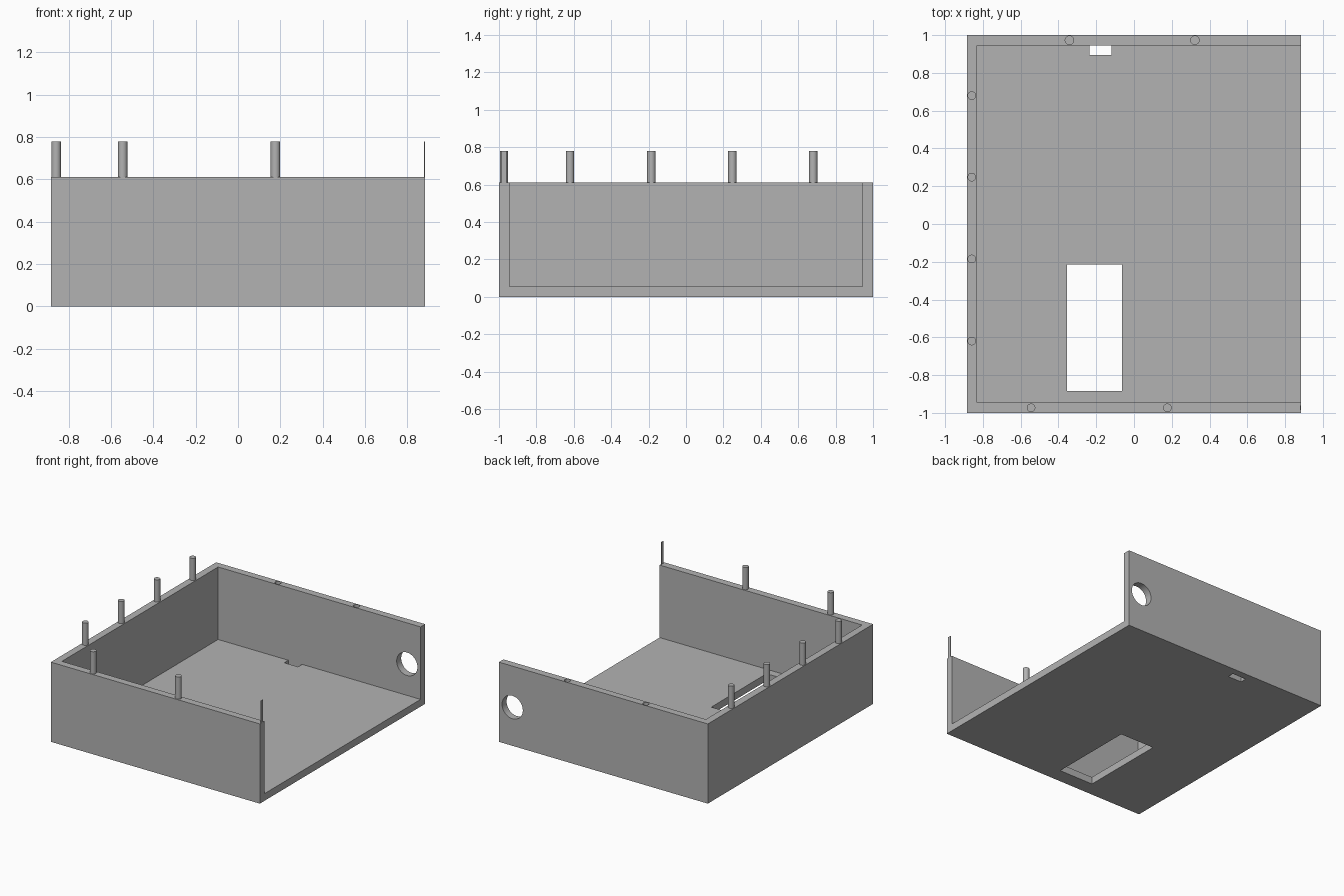
import bpy

cube = bpy.data.objects.get("Cube")
if cube:
    bpy.data.objects.remove(cube, do_unlink=True)

HX, HY, H, T = 0.885, 1.0, 0.61, 0.055   # half sizes, wall height, thickness
PEG_R, PEG_TOP, PEG_IN = 0.0225, 0.78, 0.1
EDGE_Y = 0.973

grey = bpy.data.materials.new("light grey")
grey.use_nodes = True
colour = (0.45, 0.45, 0.45, 1)
grey.diffuse_color = colour
grey.node_tree.nodes["Principled BSDF"].inputs["Base Color"].default_value = colour


def finish(name):
    ob = bpy.context.object
    ob.name = name
    ob.data.materials.append(grey)
    return ob


def box(name, x0, x1, y0, y1, z0, z1):
    bpy.ops.mesh.primitive_cube_add(
        size=1, location=((x0 + x1) / 2, (y0 + y1) / 2, (z0 + z1) / 2))
    ob = finish(name)
    ob.scale = (x1 - x0, y1 - y0, z1 - z0)
    bpy.ops.object.transform_apply(location=False, rotation=False, scale=True)
    return ob


def rod(name, radius, depth, loc, rot=(0, 0, 0), sides=32):
    bpy.ops.mesh.primitive_cylinder_add(
        vertices=sides, radius=radius, depth=depth, location=loc, rotation=rot)
    return finish(name)


def cut(target, cutter):
    mod = target.modifiers.new("cut", "BOOLEAN")
    mod.operation, mod.solver, mod.object = "DIFFERENCE", "EXACT", cutter
    bpy.context.view_layer.objects.active = target
    bpy.ops.object.modifier_apply(modifier=mod.name)
    bpy.data.objects.remove(cutter, do_unlink=True)


def smooth(ob):
    bpy.ops.object.select_all(action="DESELECT")
    ob.select_set(True)
    bpy.context.view_layer.objects.active = ob
    bpy.ops.object.shade_smooth_by_angle()


# Tray with three walls, open on the left side and on top
tray = box("tray", -HX, HX, -HY, HY, 0, H)
cut(tray, box("inside", -HX + T, HX + 1, -HY + T, HY - T, T, H + 1))

# Floor openings
cut(tray, box("floor_window", -0.355, -0.063, -0.885, -0.215, -0.2, 0.2))
cut(tray, box("cable_slot", -0.235, -0.118, 0.895, HY - T, -0.2, T + 0.01))

# Round port through the back wall
cut(tray, rod("port", 0.088, 0.4, (0.77, HY, 0.295), (1.570796, 0, 0), 48))

# Peg sockets in the top of the back wall
for x in (-0.342, 0.322):
    cut(tray, rod("socket", PEG_R, 0.34, (x, EDGE_Y, H)))
smooth(tray)

# Locating pegs on the right and front walls
spots = [(-0.859, y) for y in (-0.62, -0.185, 0.248, 0.68)]
spots += [(x, -EDGE_Y) for x in (-0.545, 0.177)]
for i, (x, y) in enumerate(spots):
    z0 = H - PEG_IN
    smooth(rod(f"peg_{i + 1}", PEG_R, PEG_TOP - z0, (x, y, (z0 + PEG_TOP) / 2)))

# Last front peg, trimmed to a sliver flush with the open end
box("trimmed_peg", HX - 0.005, HX, -EDGE_Y - 0.013, -EDGE_Y + 0.013, H, PEG_TOP)
